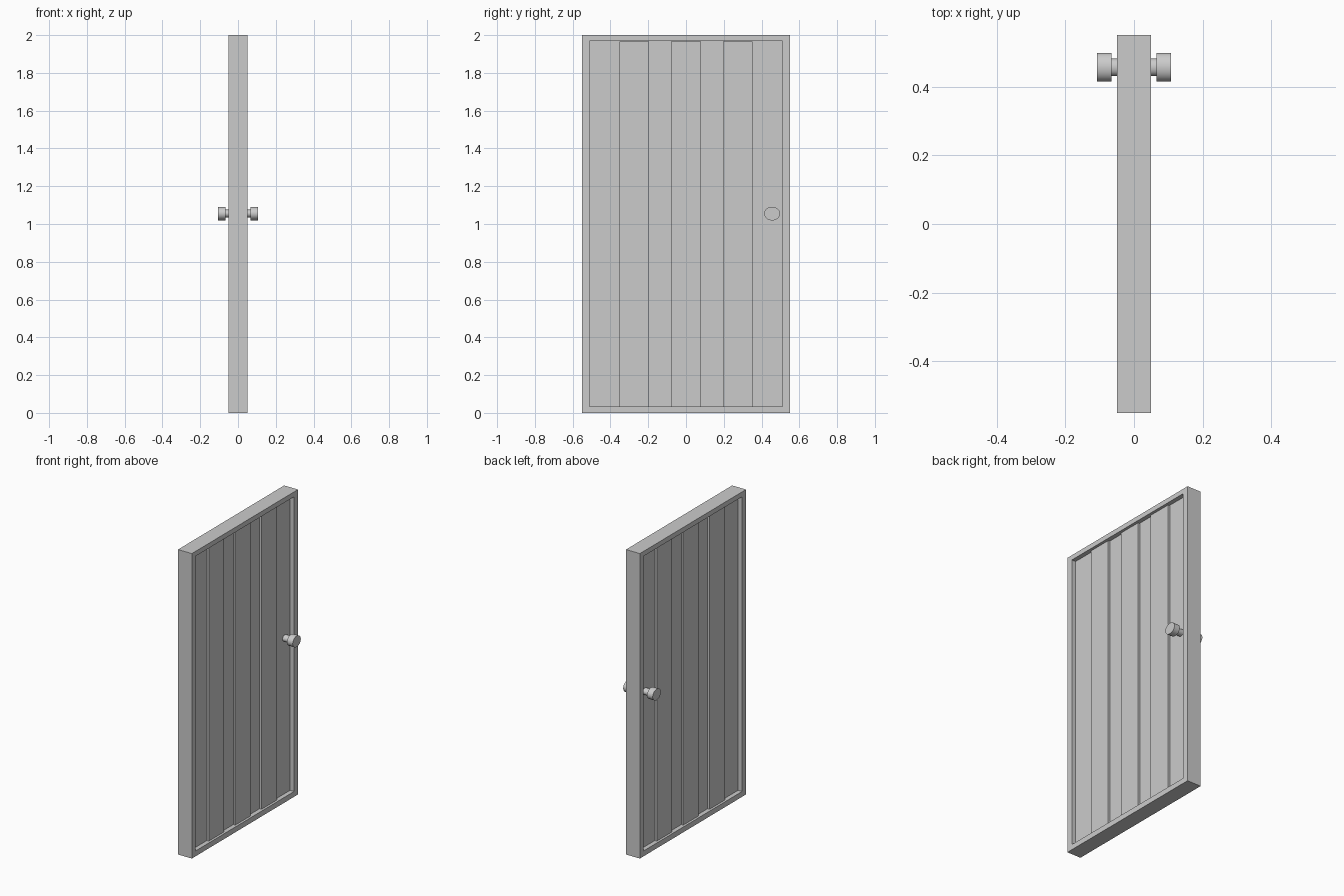
import bpy, bmesh, math
from mathutils import Matrix

if "Cube" in bpy.data.objects:
    bpy.data.objects.remove(bpy.data.objects["Cube"])


def finish(name, bm):
    bmesh.ops.recalc_face_normals(bm, faces=bm.faces)
    me = bpy.data.meshes.new(name)
    bm.to_mesh(me)
    bm.free()
    ob = bpy.data.objects.new(name, me)
    bpy.context.collection.objects.link(ob)
    return ob


def box(name, hx, y0, y1, z0, z1):
    bm = bmesh.new()
    m = Matrix.Translation((0, (y0 + y1) / 2, (z0 + z1) / 2)) @ Matrix.Diagonal((2 * hx, y1 - y0, z1 - z0, 1))
    bmesh.ops.create_cube(bm, size=1, matrix=m)
    return finish(name, bm)


# Door frame: rectangular section swept round the opening
bm = bmesh.new()
outer, inner = (0.55, 0.0, 2.0), (0.51, 0.035, 1.968)
loops = []
for x, (w, z0, z1) in ((-0.05, outer), (0.05, outer), (0.05, inner), (-0.05, inner)):
    loops.append([bm.verts.new((x, y, z)) for y, z in ((-w, z0), (w, z0), (w, z1), (-w, z1))])
for i in range(4):
    a, b = loops[i], loops[(i + 1) % 4]
    for j in range(4):
        k = (j + 1) % 4
        bm.faces.new((a[j], a[k], b[k], b[j]))
finish("door_frame", bm)

# Recessed panel and the three raised planks, visible on both sides
box("door_panel", 0.021, -0.51, 0.51, 0.035, 1.968)
for i, y in enumerate((-0.274, 0.0, 0.274)):
    box(f"raised_plank_{i + 1}", 0.035, y - 0.079, y + 0.079, 0.035, 1.965)

# Knobs: stem and slightly oval handle on each face
for side, s in (("front", 1), ("back", -1)):
    for part, x0, x1, ry, rz in (("stem", 0.015, 0.07, 0.025, 0.021), ("knob", 0.066, 0.107, 0.042, 0.036)):
        bm = bmesh.new()
        m = (Matrix.Translation((s * (x0 + x1) / 2, 0.456, 1.055))
             @ Matrix.Diagonal((1, ry, rz, 1)) @ Matrix.Rotation(math.pi / 2, 4, 'Y'))
        bmesh.ops.create_cone(bm, cap_ends=True, segments=32, radius1=1, radius2=1, depth=x1 - x0, matrix=m)
        ob = finish(f"{side}_{part}", bm)
        bpy.ops.object.select_all(action='DESELECT')
        ob.select_set(True)
        bpy.context.view_layer.objects.active = ob
        bpy.ops.object.shade_smooth_by_angle(angle=math.radians(30))
